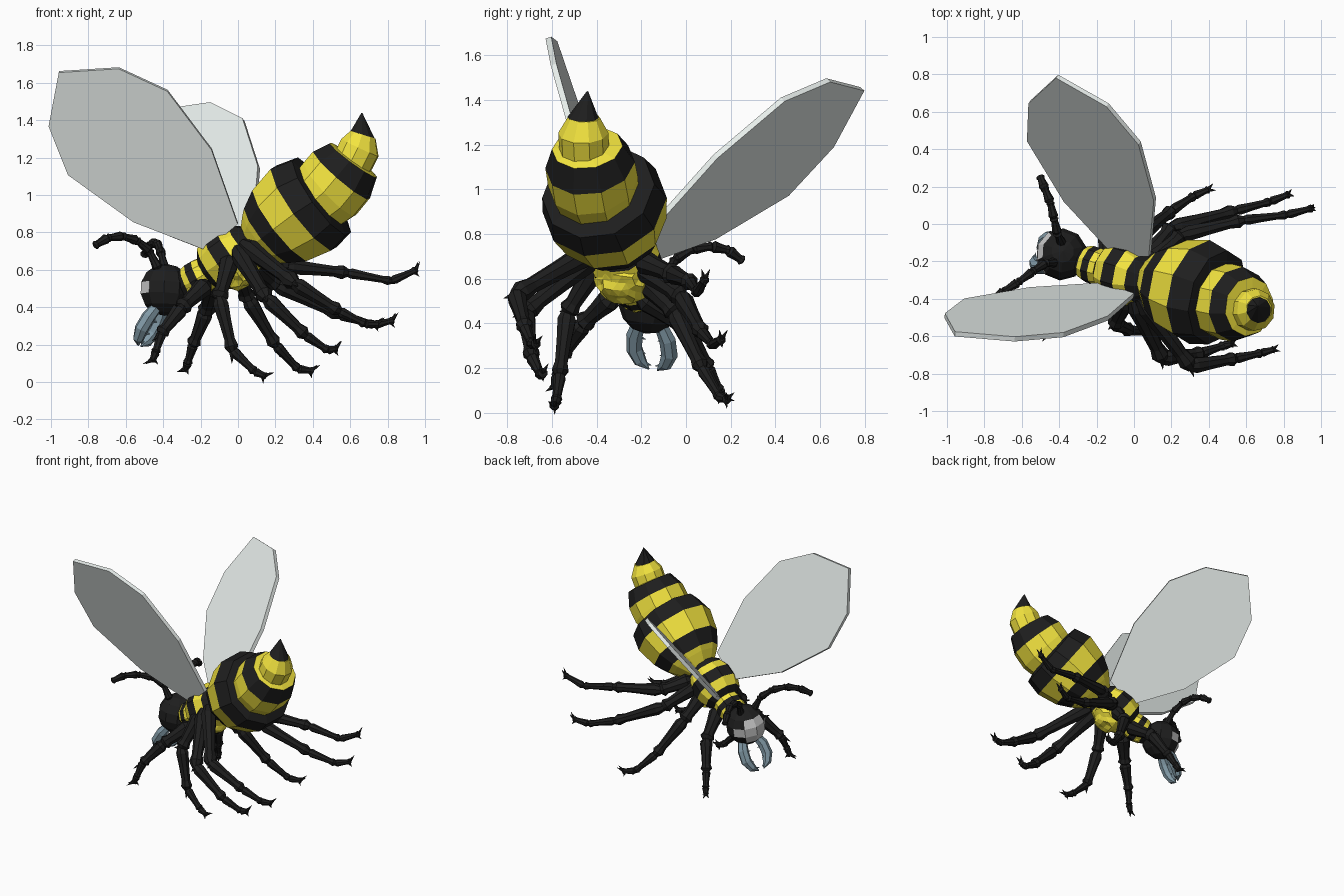
import bpy, bmesh, math, random
from mathutils import Vector, Matrix

if "Cube" in bpy.data.objects:
    bpy.data.objects.remove(bpy.data.objects["Cube"])

random.seed(4)

# Body frame: tail axis, side axis, up axis (the bee is turned and slightly rolled)
T, L, N = Vector((.9295, -.3688, 0)), Vector((.365, .92, -.14)), Vector((.0516, .13, .9897))
BODY = Matrix((T, L, N)).transposed().to_4x4()
BODY.translation = L * -.37


def material(name, rgb):
    m = bpy.data.materials.new(name)
    m.diffuse_color = (*rgb, 1)
    m.use_nodes = True
    m.node_tree.nodes["Principled BSDF"].inputs["Base Color"].default_value = m.diffuse_color
    return m


YELLOW = material("yellow", (.9, .78, .05))
BLACK = material("black", (.013, .013, .013))
WING = material("wing", (.8, .85, .83))
FACE = material("face", (.82, .84, .84))
STEEL = material("steel", (.22, .32, .38))


def finish(name, bm, mats, matrix=None):
    bmesh.ops.recalc_face_normals(bm, faces=bm.faces)
    me = bpy.data.meshes.new(name)
    bm.to_mesh(me)
    bm.free()
    for m in mats:
        me.materials.append(m)
    ob = bpy.data.objects.new(name, me)
    bpy.context.collection.objects.link(ob)
    if matrix:
        ob.matrix_world = matrix
    return ob


def loft(bm, rings, sides, bands=None, side=None):
    """Skin a row of (centre, normal, radius) rings; bands gives a material per strip."""
    side = side or rings[0][1].orthogonal()
    rows = []
    for c, n, r in rings:
        n = n.normalized()
        side = (side - n * side.dot(n)).normalized()
        up = n.cross(side)
        rows.append([bm.verts.new(c + r * (math.cos(a) * side + math.sin(a) * up))
                     for a in (2 * math.pi * (k + .5) / sides for k in range(sides))])
    for i in range(len(rows) - 1):
        for k in range(sides):
            j = (k + 1) % sides
            f = bm.faces.new((rows[i][k], rows[i][j], rows[i + 1][j], rows[i + 1][k]))
            f.material_index = bands[i] if bands else 0
    bm.faces.new(rows[0][::-1]).material_index = bands[0] if bands else 0
    bm.faces.new(rows[-1]).material_index = bands[-1] if bands else 0


def body_part(name, profile, bands, shift=0, sides=10):
    """profile rows: along, up, tilt in degrees, radius; shift moves it sideways."""
    bm = bmesh.new()
    rings = [(Vector((a, shift, c)), Vector((math.cos(math.radians(e)), 0, math.sin(math.radians(e)))), r)
             for a, c, e, r in profile]
    loft(bm, rings, sides, bands, Vector((0, 1, 0)))
    return finish(name, bm, (YELLOW, BLACK), BODY)


def segment(bm, p, q, r, sides=8):
    """A limb piece, thick near its start and narrow at the joints."""
    d = q - p
    loft(bm, [(p + d * t, d, r * k) for t, k in
              ((-.04, .6), (.12, 1.05), (.45, .85), (.8, .72), (.93, .95), (1.03, .5))], sides)


def spike(bm, p, q, r):
    loft(bm, [(p, q - p, r), (q, q - p, r * .05)], 5)


# Abdomen: three stacked, stepped pieces curving upward
body_part("abdomen_front", [(.15, .67, 38, .07), (.235, .73, 38, .17), (.26, .748, 38, .195),
                            (.34, .805, 37, .25), (.46, .892, 36, .285), (.56, .955, 35, .258),
                            (.575, .962, 36, .18)],
          [0, 0, 1, 0, 1, 1], .033)
body_part("abdomen_rear", [(.54, .935, 38, .19), (.61, .995, 43, .205), (.672, 1.07, 49, .203),
                           (.735, 1.15, 54, .16), (.74, 1.157, 56, .1)], [0, 0, 1, 0], .022)
body_part("abdomen_end", [(.735, 1.13, 60, .112), (.775, 1.215, 66, .113),
                          (.79, 1.285, 74, .072)], [0, 0], .01)
body_part("stinger", [(.79, 1.283, 74, .07), (.778, 1.402, 90, .003)], [1], .005)

# Thorax and neck with stripes
body_part("thorax", [(-.07, .54, 32, .09), (-.04, .565, 34, .135), (.02, .605, 36, .162),
                     (.09, .655, 38, .162), (.14, .69, 39, .135), (.2, .72, 40, .09)],
          [1, 0, 1, 0, 1], .012)
body_part("neck", [(-.22, .46, 22, .06), (-.17, .485, 25, .09), (-.14, .498, 28, .1),
                   (-.10, .52, 30, .1), (-.05, .55, 32, .09)], [1, 0, 1, 0], .01)

# Crinkled fur under the chest
for name, centre, size in (("chest_fur", (.075, .02, .575), (.145, .14, .13)),
                           ("neck_fur", (-.13, .01, .475), (.075, .085, .07))):
    bm = bmesh.new()
    bmesh.ops.create_icosphere(bm, subdivisions=3, radius=1)
    for v in bm.verts:
        k = random.uniform(.88, 1.06)
        v.co = Vector(centre) + Vector([v.co[i] * size[i] * k for i in range(3)])
    finish(name, bm, (YELLOW,), BODY)

# Head with a pale face plate
bm = bmesh.new()
bmesh.ops.create_uvsphere(bm, u_segments=10, v_segments=7, radius=.14)
bmesh.ops.rotate(bm, verts=bm.verts, matrix=Matrix.Rotation(math.radians(18), 3, 'Z'))
bm.normal_update()
for f in bm.faces:
    f.material_index = 1 if f.normal.x < -.58 and -.6 < f.normal.z < .7 else 0
bmesh.ops.translate(bm, verts=bm.verts, vec=(-.3, .01, .447))
finish("head", bm, (BLACK, FACE), BODY)

# Paired head parts and wings; each wing has its own plane (tilt, lean, offset)
wing_outline = [(.14, .79), (.055, 1.16), (-.132, 1.447), (-.366, 1.55), (-.673, 1.517),
                (-.76, 1.242), (-.693, 1.0), (-.39, .776), (-.036, .65)]
for s, tag, (u, v, w) in ((1, "left", (-.22, .593, -.304)), (-1, "right", (-.345, .512, -.255))):
    # Wing: a flat tilted plate
    bm = bmesh.new()
    bm.faces.new([bm.verts.new((a, s * (u * a + v * c + w), c)) for a, c in wing_outline])
    wing = finish(tag + "_wing", bm, (WING,), BODY)
    mod = wing.modifiers.new("thickness", 'SOLIDIFY')
    mod.thickness, mod.offset = .027, 0

    # Antenna: short segments, the right one lower and wider
    path = [Vector((a, s * b, c)) for a, b, c in
            ((-.32, .05, .55), (-.365, .08, .655), (-.41, .14, .71), (-.46, .21, .73),
             (-.515, .27, .72), (-.56, .325, .68))]
    if s < 0:
        path = [Vector((p.x, p.y * 1.2, p.z - .01 * i)) for i, p in enumerate(path)]
    bm = bmesh.new()
    for i in range(5):
        segment(bm, path[i], path[i + 1], .026)
    finish(tag + "_antenna", bm, (BLACK,), BODY)

    # Mandible: hooked blade with inner teeth
    path = [Vector((a, .015 + s * b, c)) for a, b, c in
            ((-.32, .05, .36), (-.36, .08, .29), (-.395, .085, .225), (-.42, .06, .175), (-.435, .02, .145))]
    radii = (.03, .038, .038, .03, .003)
    bm = bmesh.new()
    loft(bm, [(p, path[min(i + 1, 4)] - path[max(i - 1, 0)], radii[i])
              for i, p in enumerate(path)], 7)
    for p in path[1:4]:
        spike(bm, p, p + Vector((-.012, -s * .052, -.012)), .016)
    finish(tag + "_mandible", bm, (STEEL,), BODY)

# Legs: hip, knee, ankle, foot, toe, each individually posed
legs = {
    "right_leg_1": [(-.17, -.33, .52), (-.3, -.46, .4), (-.41, -.55, .26), (-.44, -.58, .16), (-.46, -.59, .11)],
    "left_leg_1": [(-.13, -.2, .52), (-.17, .0, .38), (-.24, .1, .2), (-.27, .15, .1), (-.285, .17, .06)],
    "right_leg_2": [(-.04, -.4, .66), (-.1, -.53, .45), (-.03, -.565, .17), (.09, -.58, .055), (.15, -.59, .03)],
    "left_leg_2": [(0, -.2, .6), (.05, -.05, .45), (.2, .07, .2), (.32, .15, .07), (.4, .185, .06)],
    "right_leg_3": [(0, -.41, .7), (.15, -.72, .45), (.36, -.69, .25), (.48, -.65, .17), (.53, -.64, .18)],
    "left_leg_3": [(.05, -.2, .65), (.2, -.02, .52), (.54, .07, .36), (.73, .12, .305), (.83, .16, .33)],
    "right_leg_4": [(.04, -.41, .73), (.3, -.76, .53), (.54, -.72, .38), (.68, -.69, .31), (.75, -.67, .31)],
    "left_leg_4": [(.1, -.2, .68), (.25, -.06, .62), (.58, .02, .585), (.82, .05, .54), (.955, .085, .6)],
}
for name, pts in legs.items():
    pts = [Vector(p) for p in pts]
    bm = bmesh.new()
    for i, r in enumerate((.052, .042, .028, .024)):
        segment(bm, pts[i], pts[i + 1], r)
    # Knee and ankle thorns, then claws on the toe
    for i in (1, 2):
        d = (pts[i + 1] - pts[i]).normalized()
        out = (pts[i] - (pts[i - 1] + pts[i + 1]) / 2).normalized()
        spike(bm, pts[i], pts[i] + out * .06 + d * .02, .02)
    d = (pts[4] - pts[3]).normalized()
    across = d.cross(Vector((0, 0, 1))).normalized()
    up = across.cross(d)
    for k in (-1, 1):
        spike(bm, pts[4] - d * .01, pts[4] + d * .03 + across * k * .02 + up * .035, .014)
    spike(bm, pts[4] - d * .02, pts[4] - up * .04, .014)
    finish(name, bm, (BLACK,))
